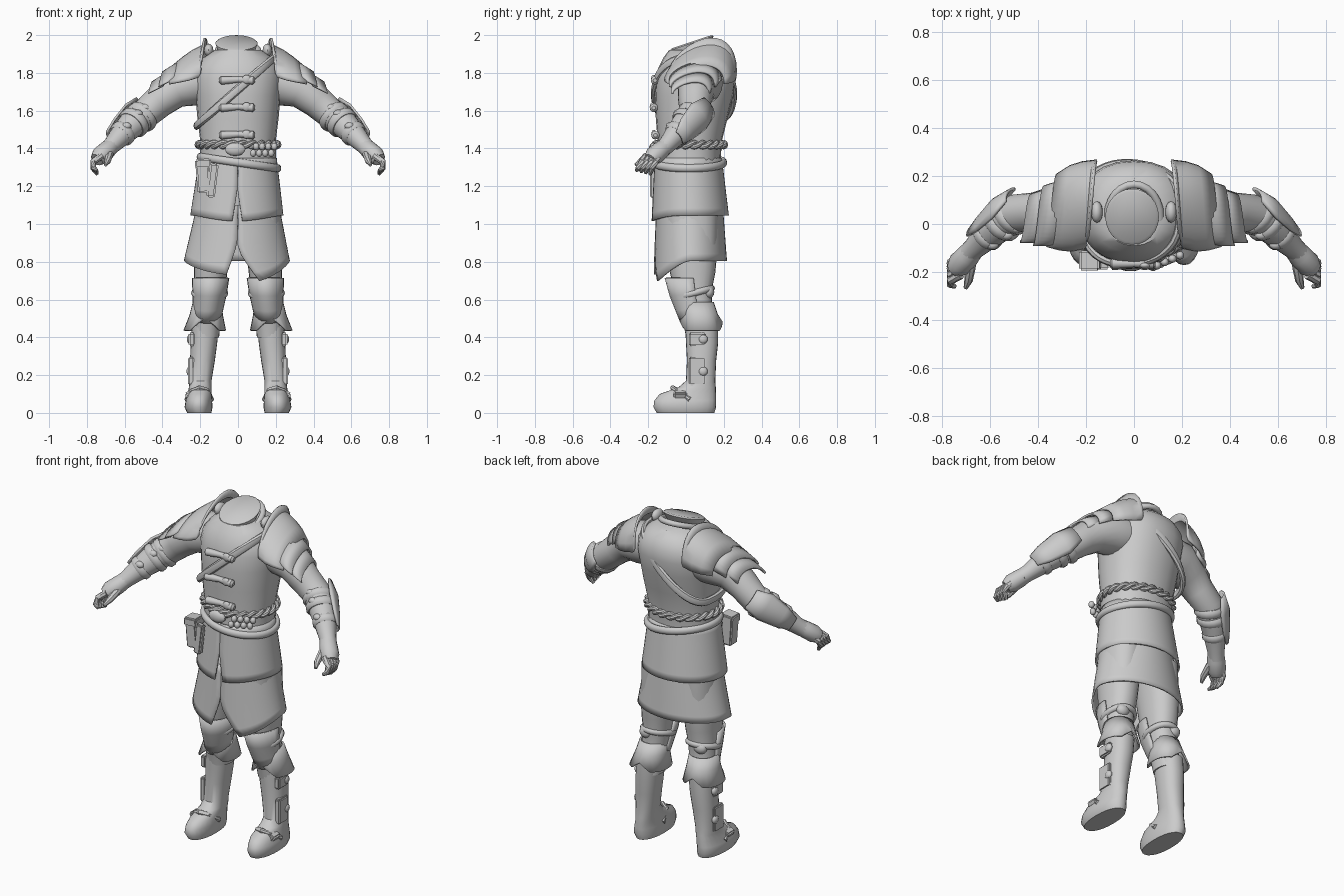
import bpy, bmesh
from math import sin, cos, pi, tau
from mathutils import Vector

old = bpy.data.objects.get("Cube")
if old:
    bpy.data.objects.remove(old, do_unlink=True)

grey = bpy.data.materials.new("plain grey")
grey.use_nodes = True
grey.diffuse_color = (0.6, 0.6, 0.6, 1)
grey.node_tree.nodes["Principled BSDF"].inputs["Base Color"].default_value = (0.6, 0.6, 0.6, 1)
SIDES = (("left", 1), ("right", -1))


def finish(name, bm, thick=0, angle=40):
    bmesh.ops.recalc_face_normals(bm, faces=bm.faces)
    me = bpy.data.meshes.new(name)
    bm.to_mesh(me)
    bm.free()
    ob = bpy.data.objects.new(name, me)
    bpy.context.collection.objects.link(ob)
    me.materials.append(grey)
    if thick:
        mod = ob.modifiers.new("thickness", "SOLIDIFY")
        mod.thickness, mod.offset = thick, 0
    bpy.ops.object.select_all(action="DESELECT")
    ob.select_set(True)
    bpy.context.view_layer.objects.active = ob
    bpy.ops.object.shade_smooth_by_angle(angle=angle * pi / 180)
    return ob


def grid(name, rows, s=1, closed=True, caps=True, thick=0, loop=False):
    """Skin a list of point rows; s = -1 mirrors across x."""
    bm = bmesh.new()
    vs = [[bm.verts.new((p[0] * s, p[1], p[2])) for p in row] for row in rows]
    n = len(vs[0])
    for i in range(len(vs) if loop else len(vs) - 1):
        a, b = vs[i], vs[(i + 1) % len(vs)]
        for j in range(n if closed else n - 1):
            k = (j + 1) % n
            bm.faces.new((a[j], a[k], b[k], b[j]))
    if closed and caps and not loop:
        bm.faces.new(vs[0])
        bm.faces.new(vs[-1])
    return finish(name, bm, thick)


def oval(x, y, z, rx, ry, n=24, tilt=0, power=0.9):
    """Horizontal rounded ring, raised towards the back by tilt."""
    pts = []
    for i in range(n):
        c, d = cos(tau * i / n), sin(tau * i / n)
        px = rx * abs(c) ** power * (1 if c > 0 else -1)
        py = ry * abs(d) ** power * (1 if d > 0 else -1)
        pts.append((x + px, y + py, z + tilt * py))
    return pts


def stack(name, rings, s=1, **kw):
    """Loft of rings given as x, y front, y back, z, half width."""
    return grid(name, [oval(x, (f + b) / 2, z, w, (b - f) / 2) for x, f, b, z, w in rings], s, **kw)


def tube(name, path, s=1, n=12, loop=False, flat=1.0):
    """Round tube through x, y, z, radius points."""
    P = [Vector(p[:3]) for p in path]
    m, rows = len(P), []
    for i, p in enumerate(path):
        if loop:
            t = P[(i + 1) % m] - P[i - 1]
        else:
            t = P[min(i + 1, m - 1)] - P[max(i - 1, 0)]
        t.normalize()
        up = Vector((0, 0, 1)) if abs(t.z) < 0.9 else Vector((0, 1, 0))
        u = t.cross(up).normalized()
        v = u.cross(t)
        rows.append([P[i] + u * cos(tau * j / n) * p[3] * flat + v * sin(tau * j / n) * p[3] for j in range(n)])
    return grid(name, rows, s, loop=loop)


def box(name, loc, size, s=1, turn=0, bevel=0.008):
    bm = bmesh.new()
    bmesh.ops.create_cube(bm, size=1)
    bmesh.ops.scale(bm, vec=size, verts=bm.verts)
    bmesh.ops.bevel(bm, geom=bm.edges[:], offset=bevel, segments=2, affect="EDGES")
    for v in bm.verts:
        x, z = v.co.x, v.co.z
        v.co = (s * (x * cos(turn) - z * sin(turn) + loc[0]), v.co.y + loc[1], x * sin(turn) + z * cos(turn) + loc[2])
    return finish(name, bm)


def ball(name, loc, size):
    bm = bmesh.new()
    bmesh.ops.create_uvsphere(bm, u_segments=14, v_segments=8, radius=1)
    for v in bm.verts:
        v.co = Vector([c * k + o for c, k, o in zip(v.co, size, loc)])
    return finish(name, bm)


# Torso and neck
stack("tunic", [(0, -.15, .18, 1.26, .2), (0, -.15, .185, 1.36, .2), (0, -.15, .19, 1.44, .2),
                (0, -.16, .22, 1.56, .215), (0, -.165, .25, 1.68, .225), (0, -.16, .265, 1.77, .235),
                (0, -.145, .26, 1.83, .225), (0, -.12, .235, 1.88, .185), (0, -.09, .19, 1.92, .125)])
grid("neck", [oval(-.008, y, z, r, r + .005, tilt=t, power=1) for y, z, r, t in (
    (.01, 1.86, .085, .2), (.015, 1.9, .092, .3), (.025, 1.935, .105, .33), (.03, 1.957, .112, .33), (.03, 1.965, .1, .33))])
tube("collar_roll", [(.11 * sin(a), .03 - .135 * cos(a), 1.91 - .05 * cos(a), .016)
                     for a in [tau * i / 24 for i in range(24)]], loop=True)

# Front fastenings
for i, z in enumerate((1.765, 1.62, 1.475)):
    y = (-.162, -.168, -.16)[i]
    tube(f"clasp_bar_{i}", [(x, y - .002, z - .06 * abs(x), r) for x, r in
                            ((-.1, .01), (-.09, .022), (-.05, .02), (0, .016), (.05, .02), (.08, .022), (.09, .01))])
    ball(f"clasp_toggle_{i}", (.045, y - .01, z), (.025, .014, .024))

# Shoulder strap around the body
strap = []
for i in range(40):
    a = tau * i / 40
    bulge = abs(sin(a)) ** .7 * (1 if sin(a) > 0 else -1)
    depth = .22 if bulge > 0 else .205
    strap.append((.205 * cos(a) - .015, .05 - bulge * (depth - .01 * cos(a)), 1.70 + .18 * cos(a), .023))
tube("diagonal_strap", strap, loop=True, n=8, flat=.7)

# Belts
ring = [tau * i / 48 for i in range(48)]
tube("waist_belt", [(.207 * sin(a) + .005, .015 - .186 * cos(a), 1.325 - .03 * sin(a), .021) for a in ring],
     loop=True, flat=.8)
for k in (0, pi):
    tube("braided_sash", [((.207 + .01 * cos(12 * a + k)) * sin(a), .02 - (.18 + .01 * cos(12 * a + k)) * cos(a),
                           1.42 + .012 * sin(12 * a + k), .013) for a in [tau * i / 144 for i in range(144)]],
         loop=True, n=8)
ball("oval_buckle", (-.015, -.175, 1.395), (.055, .022, .035))
for i in range(8):
    ball("sash_bead", (.08 + .016 * i, -.18 + .007 * i, 1.375 + .035 * (i % 2)), (.017, .017, .02))
box("hip_pouch", (-.185, -.15, 1.25), (.07, .07, .17), turn=.08)
box("hip_pouch_flap", (-.185, -.152, 1.32), (.085, .085, .05), turn=.08)
box("hip_scabbard", (-.135, -.172, 1.23), (.045, .035, .18), turn=-.12)


# Skirt layers split at the front
def skirt(name, top, bottom, split, gap, n=49):
    """top = z, front, back, half width; bottom = front, back, half width, z rule."""
    rows = []
    for r in range(9):
        v = r / 8
        g = max(0, v - split) / (1 - split)
        row = []
        for i in range(n):
            lo, hi = gap[0] * g + .002, tau - gap[1] * g - .002
            a = lo + (hi - lo) * i / (n - 1)
            f, b = (top[k + 1] + (bottom[k] - top[k + 1]) * v for k in (0, 1))
            w = top[3] + (bottom[2] - top[3]) * v
            z = top[0] + (bottom[3](a) - top[0]) * v
            row.append((w * sin(a) - .006 * v, (f + b) / 2 - (b - f) / 2 * cos(a), z))
        rows.append(row)
    grid(name, rows, closed=False, thick=.01)


skirt("upper_skirt", (1.35, -.16, .185, .2), (-.178, .222, .242, lambda a: 1.045 - .03 * max(0, cos(a)) ** 3),
      .5, (.12, .1))
skirt("lower_skirt", (1.1, -.152, .19, .212),
      (-.168, .212, .276, lambda a: .805 - max(0, cos(a)) ** 1.5 * (.125 if sin(a) > 0 else .075)), .55, (.45, .2))


def arch(x, front, back, top, low, n=17):
    """Row arching over the arm from front to back, highest behind the middle."""
    pts = []
    for i in range(n):
        t = i / (n - 1)
        pts.append((x - .045 * t, (front + back) / 2 - (back - front) / 2 * cos(pi * t),
                    low + (top - low) * abs(sin(pi * t ** 1.3)) ** .85))
    return pts


def half_shell(rings, n=13):
    """Front-facing half rings given as x, y front, y back, z, half width, point."""
    return [[(x + w * cos(pi + pi * i / (n - 1)), b + (b - f) * sin(pi + pi * i / (n - 1)),
              z - p * sin(pi * i / (n - 1))) for i in range(n)] for x, f, b, z, w, p in rings]


for side, s in SIDES:
    # Shoulder armour
    grid(f"{side}_pauldron", [arch(*r) for r in (
        (.2, -.085, .265, 1.985, 1.8), (.21, -.1, .262, 1.945, 1.775), (.26, -.11, .256, 1.92, 1.76),
        (.31, -.105, .24, 1.885, 1.75), (.365, -.09, .205, 1.84, 1.74))], s, closed=False, thick=.012)
    for i in range(2):
        x, d = .34 + .055 * i, .035 * i
        grid(f"{side}_shoulder_lame_{i}", [arch(x, -.085 + d / 3, .18 - d, 1.855 - d * 1.5, 1.765 - d),
                                           arch(x + .08, -.085 + d / 3, .155 - d, 1.805 - d * 1.5, 1.725 - d)],
             s, closed=False, thick=.012)
    ball(f"{side}_collar_knot", (s * .155, .05, 1.92), (.025, .045, .035))

    # Arm, bracer and hand
    tube(f"{side}_arm", [(.15, .08, 1.755, .115), (.24, .075, 1.745, .12), (.34, .055, 1.71, .1), (.42, .045, 1.645, .086),
                         (.49, .045, 1.585, .08), (.56, .0, 1.53, .075), (.62, -.055, 1.47, .06),
                         (.665, -.1, 1.42, .047), (.69, -.125, 1.395, .045)], s, n=20)
    for i, (x, y, z, r) in enumerate(((.51, .035, 1.567, .088), (.55, .005, 1.538, .086), (.61, -.045, 1.48, .07))):
        e = .014
        tube(f"{side}_bracer_band_{i}", [(x - e, y + e, z + e, r - .01), (x - e / 2, y + e / 2, z + e / 2, r),
                                         (x + e / 2, y - e / 2, z - e / 2, r), (x + e, y - e, z - e, r - .01)], s, n=18)
        ball(f"{side}_bracer_knot_{i}", (s * (x - .02), y - r * .6, z + r * .55), (.026, .02, .02))
    axis = [Vector(p) for p in ((.46, .06, 1.61), (.53, .025, 1.56), (.6, -.035, 1.495), (.645, -.075, 1.45))]
    along = (axis[-1] - axis[0]).normalized()
    out = (Vector((.55, .75, .2)) - along * along.dot(Vector((.55, .75, .2)))).normalized()
    across = along.cross(out)
    grid(f"{side}_forearm_plate", [[p + (out * cos(a) + across * sin(a)) * r for a in [w * j / 4 for j in range(-4, 5)]]
                                   for p, r, w in zip(axis, (.1, .095, .08, .066), (.6, 1, .9, .6))],
         s, closed=False, thick=.012)
    tube(f"{side}_palm", [(.665, -.1, 1.42, .042), (.695, -.135, 1.39, .048), (.728, -.17, 1.36, .05),
                          (.748, -.19, 1.34, .036)], s, flat=1.05)
    for i in range(4):
        y = -.14 - .024 * i
        tube(f"{side}_finger_{i}", [(.737 - .005 * i, y, 1.36, .019), (.765, y - .022, 1.33, .018),
                                    (.766, y - .04, 1.295, .016), (.745, y - .05, 1.262 + .007 * i, .009)], s, n=8)
    tube(f"{side}_thumb", [(.68, -.13, 1.385, .024), (.682, -.18, 1.365, .022), (.69, -.235, 1.335, .018),
                           (.702, -.267, 1.312, .009)], s, n=8)

    # Leg, thigh guard and cuff
    stack(f"{side}_leg", [(.12, -.11, .17, 1.05, .11), (.14, -.1, .165, .85, .095), (.145, -.085, .155, .74, .088),
                          (.15, -.055, .135, .64, .08), (.16, -.025, .14, .54, .073), (.17, 0, .16, .4, .07)], s)
    grid(f"{side}_thigh_guard", half_shell([(.145, -.108, .04, .715, .094, 0), (.15, -.082, .05, .63, .086, .01),
                                            (.157, -.05, .06, .56, .077, .02), (.165, -.024, .07, .51, .074, .035)]),
         s, closed=False, thick=.01)
    tube(f"{side}_knee_roll", [(.15 + .08 * sin(a), .045 - .09 * cos(a), .635 - .025 * cos(a), .018)
                               for a in ring[::2]], s, loop=True)
    ball(f"{side}_knee_knot", (s * .18, .12, .64), (.04, .03, .035))
    cuff = [oval(.163, .062, .585, .072, .08), oval(.168, .074, .52, .083, .09), oval(.176, .08, .435, .108, .11)]
    cuff[2] = [(x, y, z + .065 * max(0, 1 - abs(i - 18) / 3) + .045 * max(0, 1 - abs(i - 6) / 2))
               for i, (x, y, z) in enumerate(cuff[2])]
    grid(f"{side}_boot_cuff", cuff, s, caps=False, thick=.01)

    # Boot and its straps
    stack(f"{side}_boot", [(.205, -.155, .15, 0, .064), (.209, -.172, .16, .03, .074), (.207, -.168, .16, .065, .07),
                           (.203, -.14, .16, .1, .064), (.2, -.04, .158, .135, .06), (.198, 0, .155, .17, .058),
                           (.188, .005, .16, .28, .066), (.18, 0, .17, .37, .07), (.172, -.005, .17, .47, .072)], s)
    for i, (z, h, x) in enumerate(((.39, .07, .245), (.22, .15, .247))):
        box(f"{side}_boot_pad_{i}", (x, .06, z), (.035, .09, h), s)
        ball(f"{side}_boot_button_{i}", (s * (x + .01), .09, z), (.016, .025, .025))
    box(f"{side}_instep_buckle", (.255, -.03, .1), (.05, .07, .035), s, turn=-.5)
    tube(f"{side}_instep_strap", [(.14, .02, .07, .014), (.165, -.05, .12, .014), (.205, -.07, .132, .014),
                                  (.245, -.05, .115, .014), (.27, .02, .07, .014)], s, n=8)
